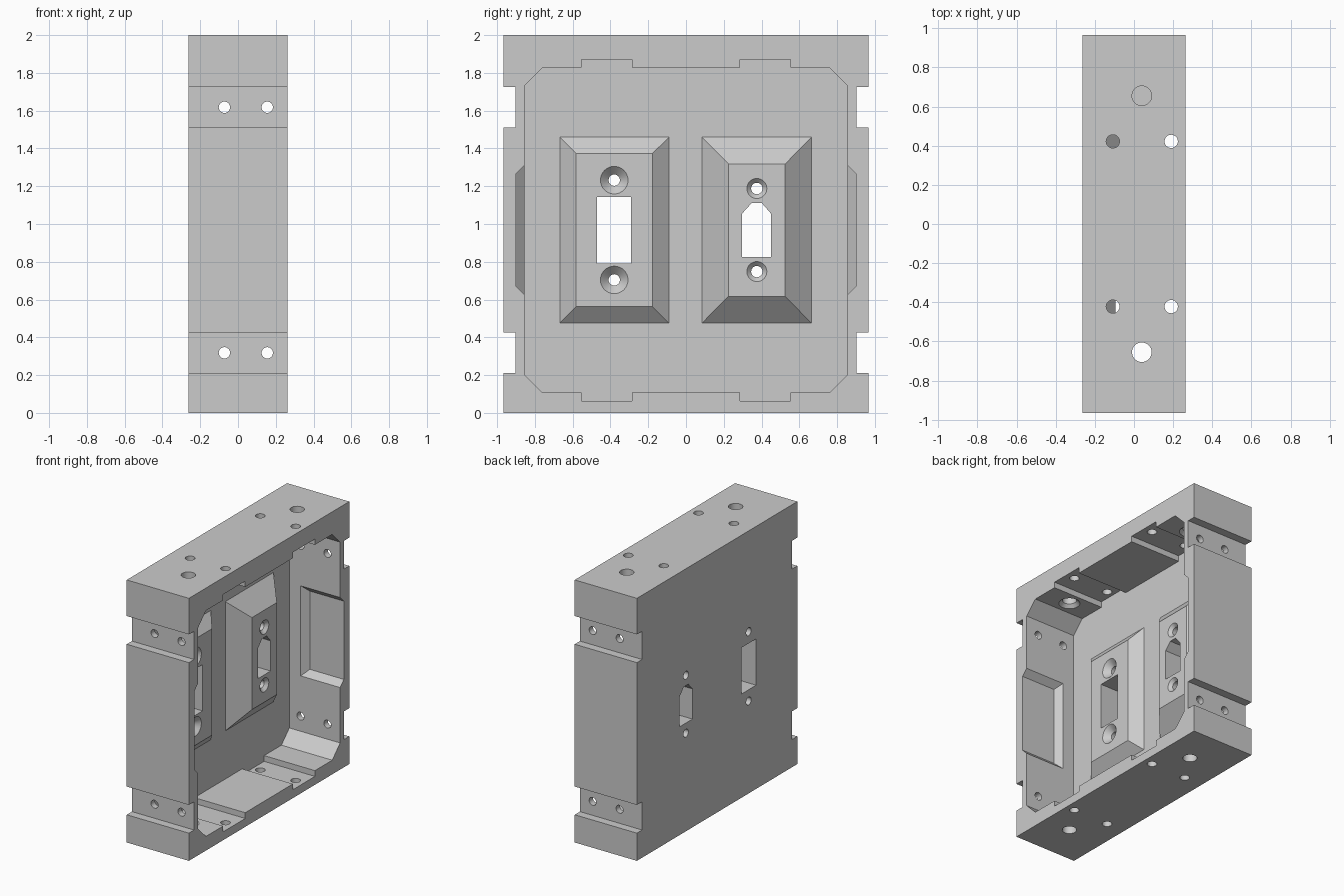
import bpy
import bmesh
import math
from mathutils import Vector

cube = bpy.data.objects.get("Cube")
if cube:
    bpy.data.objects.remove(cube, do_unlink=True)

MID = 0.968      # height of the layout's symmetry plane
FLOOR = -0.166   # inner face of the closed side
OPEN = 0.262     # open rim

grey = bpy.data.materials.new("light_grey")
grey.use_nodes = True
colour = (0.6, 0.6, 0.6, 1)
grey.diffuse_color = colour
grey.node_tree.nodes["Principled BSDF"].inputs["Base Color"].default_value = colour


def loft(name, rings):
    """Closed solid skinned through rings that share a point count."""
    bm = bmesh.new()
    loops = [[bm.verts.new(p) for p in ring] for ring in rings]
    n = len(loops[0])
    for a, b in zip(loops, loops[1:]):
        for i in range(n):
            j = (i + 1) % n
            bm.faces.new((a[i], a[j], b[j], b[i]))
    bm.faces.new(loops[0])
    bm.faces.new(loops[-1])
    bmesh.ops.recalc_face_normals(bm, faces=bm.faces)
    mesh = bpy.data.meshes.new(name)
    bm.to_mesh(mesh)
    bm.free()
    mesh.materials.append(grey)
    obj = bpy.data.objects.new(name, mesh)
    bpy.context.collection.objects.link(obj)
    return obj


def prism(name, outline, x0, x1):
    return loft(name, [[(x, y, z) for y, z in outline] for x in (x0, x1)])


def rect(y0, y1, z0, z1):
    return [(y0, z0), (y1, z0), (y1, z1), (y0, z1)]


def bore(name, origin, axis, steps):
    """Turned cutter: steps are (distance along axis, radius)."""
    axis = Vector(axis)
    u = axis.orthogonal().normalized()
    v = axis.cross(u)
    angles = [math.tau * i / 32 for i in range(32)]
    return loft(name, [[Vector(origin) + axis * d + r * (u * math.cos(a) + v * math.sin(a))
                        for a in angles] for d, r in steps])


def four_way(quarter):
    """Mirror a quarter outline about both axes of the layout."""
    out = []
    for sy, sz, step in ((1, 1, 1), (-1, 1, -1), (-1, -1, 1), (1, -1, -1)):
        out += [(sy * y, MID + sz * z) for y, z in quarter[::step]]
    return out


def combine(tool, operation="DIFFERENCE"):
    tool.hide_render = True
    mod = housing.modifiers.new(tool.name, "BOOLEAN")
    mod.operation = operation
    mod.solver = "EXACT"
    mod.object = tool
    bpy.context.view_layer.objects.active = housing
    bpy.ops.object.modifier_apply(modifier=mod.name)
    bpy.data.objects.remove(tool, do_unlink=True)


# Outer block with full-width slots on the front and back
housing = prism("housing", rect(-0.965, 0.965, 0, 2), -OPEN, OPEN)
for s in (-1, 1):
    for t in (-1, 1):
        y0, y1 = sorted((s * 0.902, s * 1.1))
        z0, z1 = sorted((MID + t * 0.542, MID + t * 0.757))
        combine(prism("outer_slot", rect(y0, y1, z0, z1), -0.4, 0.4))

# Chamfered cavity with grooves in its floor and ceiling
cavity = four_way([(0.855, 0.765), (0.76, 0.86), (0.552, 0.86),
                   (0.552, 0.904), (0.287, 0.904), (0.287, 0.86)])
combine(prism("cavity", cavity, FLOOR, 0.4))

# Bevelled recess in each side wall, open at the rim
for s in (-1, 1):
    rings = []
    for y, x, h in ((0.9, -0.025, 0.298), (0.81, -0.115, 0.388)):
        rings.append([(x, s * y, MID - h), (0.4, s * y, MID - h),
                      (0.4, s * y, MID + h), (x, s * y, MID + h)])
    combine(loft("side_recess", rings))


# Raised port mounts on the closed side
def mount(name, base, top, x_top):
    foot = rect(*base)
    rings = [[(FLOOR - 0.04, y, z) for y, z in foot],
             [(FLOOR, y, z) for y, z in foot],
             [(x_top, y, z) for y, z in rect(*top)]]
    combine(loft(name, rings), "UNION")


X_WIDE, X_NARROW = -0.094, -0.04
mount("wide_mount", (-0.668, -0.09, 0.475, 1.46), (-0.582, -0.178, 0.562, 1.373), X_WIDE)
mount("narrow_mount", (0.084, 0.664, 0.475, 1.46), (0.225, 0.525, 0.617, 1.318), X_NARROW)

# Port openings
combine(prism("wide_port", rect(-0.47, -0.292, 0.79, 1.143), -0.4, 0.1))
combine(prism("narrow_port", [(0.297, 0.825), (0.45, 0.825), (0.45, 1.055), (0.402, 1.11),
                              (0.347, 1.11), (0.297, 1.055)], -0.4, 0.1))

# Countersunk port screws
for y, dz, top, r in ((-0.38, 0.264, X_WIDE, 0.073), (0.375, 0.22, X_NARROW, 0.053)):
    for s in (-1, 1):
        combine(bore("port_screw", (0, y, MID + s * dz), (1, 0, 0),
                     [(-0.4, 0.03), (top - r + 0.03, 0.03), (top, r), (0.1, r)]))

# Holes through the side walls, ceiling and floor
for s in (-1, 1):
    for t in (-1, 1):
        for x in (-0.072, 0.155):
            combine(bore("side_hole", (x, 0, MID + t * 0.65), (0, s, 0),
                         [(0.7, 0.03), (1.1, 0.03)]))
        for x in (-0.108, 0.19):
            combine(bore("groove_hole", (x, s * 0.422, MID), (0, 0, t),
                         [(0.8, 0.034), (1.1, 0.034)]))
        combine(bore("mounting_hole", (0.04, s * 0.655, MID), (0, 0, t),
                     [(0.8, 0.074), (0.86, 0.074), (0.885, 0.05), (1.1, 0.05)]))

# Smooth bores, crisp edges
bpy.ops.object.select_all(action="DESELECT")
housing.select_set(True)
bpy.context.view_layer.objects.active = housing
bpy.ops.object.shade_smooth_by_angle(angle=math.radians(25))
